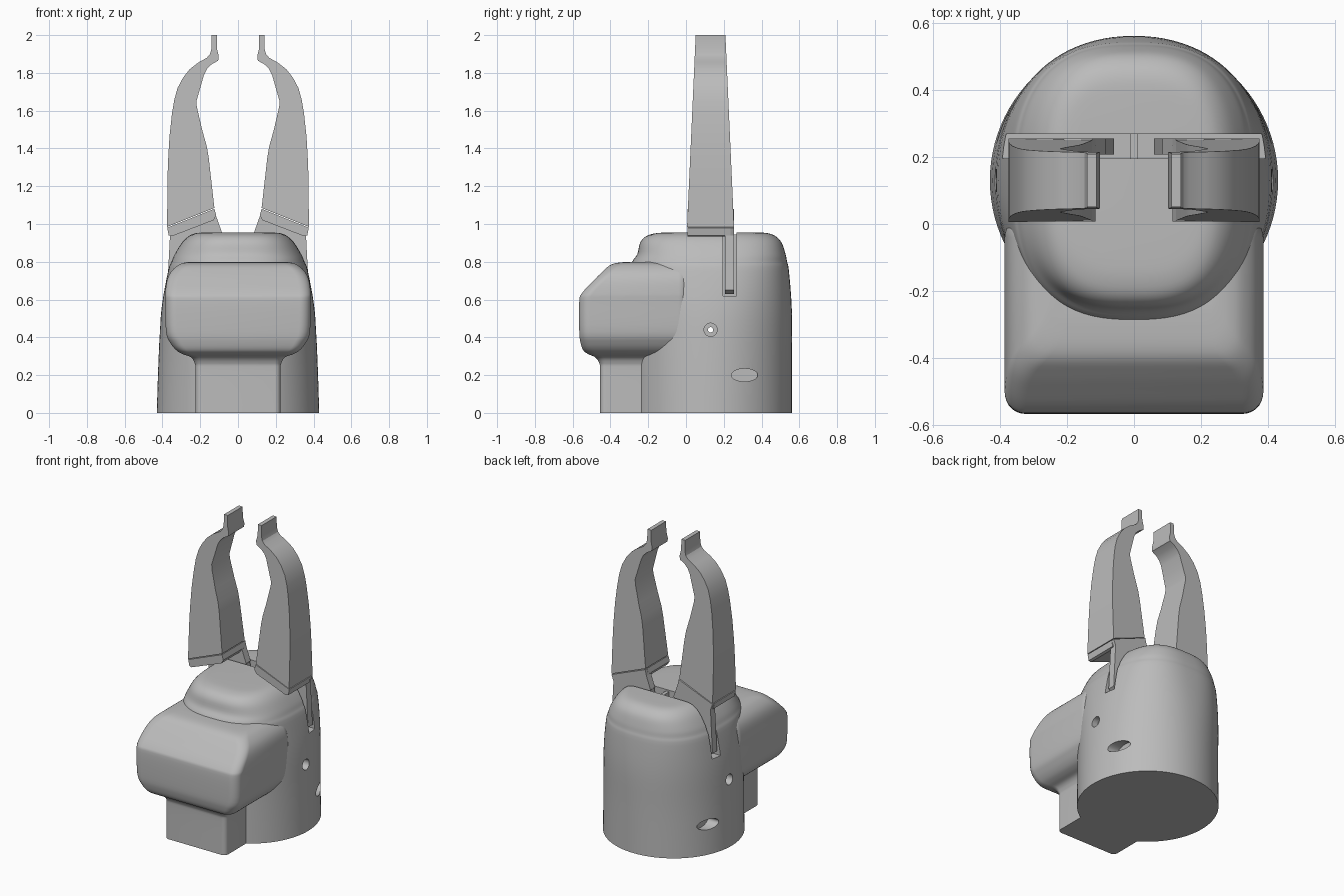
import bpy, bmesh, math
from mathutils import Vector

if "Cube" in bpy.data.objects:
    bpy.data.objects.remove(bpy.data.objects["Cube"], do_unlink=True)

GREY = bpy.data.materials.new("plain_grey")
GREY.use_nodes = True
GREY.diffuse_color = (0.5, 0.5, 0.5, 1)
GREY.node_tree.nodes["Principled BSDF"].inputs["Base Color"].default_value = (0.5, 0.5, 0.5, 1)


def finish(name, bm):
    bmesh.ops.recalc_face_normals(bm, faces=bm.faces)
    mesh = bpy.data.meshes.new(name)
    bm.to_mesh(mesh)
    bm.free()
    mesh.materials.append(GREY)
    obj = bpy.data.objects.new(name, mesh)
    bpy.context.collection.objects.link(obj)
    return obj


def smooth(obj, angle=35):
    bpy.ops.object.select_all(action='DESELECT')
    obj.select_set(True)
    bpy.context.view_layer.objects.active = obj
    bpy.ops.object.shade_smooth_by_angle(angle=math.radians(angle))


def refine(rows, steps=4):
    """Smoothly interpolate a table of section parameters."""
    out = []
    for i in range(len(rows) - 1):
        quad = [rows[max(i - 1, 0)], rows[i], rows[i + 1], rows[min(i + 2, len(rows) - 1)]]
        for s in range(steps):
            t = s / steps
            out.append([b + 0.5 * t * (c - a + t * (2*a - 5*b + 4*c - d + t * (3*(b - c) + d - a)))
                        for a, b, c, d in zip(*quad)])
    return out + [list(rows[-1])]


def loft(name, rings):
    bm = bmesh.new()
    loops = [[bm.verts.new(p) for p in ring] for ring in rings]
    n = len(loops[0])
    for a, b in zip(loops, loops[1:]):
        for i in range(n):
            j = (i + 1) % n
            bm.faces.new((a[i], a[j], b[j], b[i]))
    bm.faces.new(loops[0])
    bm.faces.new(loops[-1])
    return finish(name, bm)


def prism(name, outline, front, back):
    """Extrude an x-z outline; front and back give y as functions of z."""
    return loft(name, [[(x, f(z), z) for x, z in outline] for f in (front, back)])


def box(name, lo, hi):
    bm = bmesh.new()
    bmesh.ops.create_cube(bm, size=1)
    for v in bm.verts:
        v.co = Vector([(l + h) / 2 + c * (h - l) for c, l, h in zip(v.co, lo, hi)])
    return finish(name, bm)


def side_pin(name, x0, x1, y, z, ry, rz):
    """Elliptical cylinder lying along x."""
    ring = [(ry * math.cos(a), rz * math.sin(a)) for a in [math.tau * i / 32 for i in range(32)]]
    return loft(name, [[(x, y + p, z + q) for p, q in ring] for x in (x0, x1)])


def cut(obj, cutter):
    bpy.context.view_layer.objects.active = obj
    mod = obj.modifiers.new("cut", 'BOOLEAN')
    mod.operation = 'DIFFERENCE'
    mod.solver = 'EXACT'
    mod.object = cutter
    bpy.ops.object.modifier_apply(modifier=mod.name)
    bpy.data.objects.remove(cutter, do_unlink=True)


def rounded_section(z, hx, front, back, power):
    pts = []
    for i in range(96):
        c, s = math.cos(math.tau * i / 96), math.sin(math.tau * i / 96)
        depth = back - MID if s > 0 else MID - front
        pts.append((math.copysign(abs(c) ** (2 / power), c) * hx,
                    MID + math.copysign(abs(s) ** (2 / power), s) * depth, z))
    return pts


def box_section(z, hx, front, r, back=0.02):
    pts = []
    for cx, cy, start in ((hx - r, back - r, 0), (r - hx, back - r, 1),
                          (r - hx, front + r, 2), (hx - r, front + r, 3)):
        for i in range(9):
            a = math.pi / 2 * (start + i / 8)
            pts.append((cx + r * math.cos(a), cy + r * math.sin(a), z))
    return pts


# Main shell: round base blending to a squarer domed top
MID = 0.13
shell = [(0, .43, -.3, .56, 2), (.3, .42, -.3, .56, 2.05), (.55, .405, -.3, .56, 2.2),
         (.75, .37, -.295, .545, 2.5), (.8, .352, -.285, .535, 2.6), (.84, .335, -.258, .527, 2.7),
         (.9, .298, -.243, .507, 2.8), (.935, .262, -.212, .475, 2.9),
         (.951, .225, -.16, .435, 3), (.955, .18, -.1, .385, 3)]
body = loft("body_shell", [rounded_section(*r) for r in refine(shell)])

# Finger slot, pivot holes and side openings
cut(body, box("slot_cutter", (-.6, .195, .62), (.6, .268, 1.1)))
for s in (-1, 1):
    cut(body, side_pin("hole_cutter", s * .37, s * .6, .13, .44, .035, .035))
    cut(body, side_pin("opening_cutter", s * .33, s * .6, .31, .2, .07, .034))
cut(body, side_pin("bore_cutter", -.6, .6, .13, .44, .014, .014))
smooth(body)

# Front housing on its narrower pedestal
housing = [(0, .225, -.455, .03), (.22, .225, -.455, .03), (.265, .23, -.46, .035),
           (.295, .25, -.482, .045), (.31, .29, -.515, .05), (.33, .325, -.543, .055),
           (.37, .358, -.558, .06), (.43, .381, -.565, .06), (.59, .385, -.565, .06),
           (.635, .385, -.55, .06), (.7, .376, -.49, .06), (.745, .356, -.445, .06),
           (.78, .32, -.405, .06), (.795, .285, -.36, .06), (.8, .25, -.29, .06)]
smooth(loft("front_housing", [box_section(*r) for r in refine(housing)]))

# Fingers, collars and linkages, mirrored left and right
finger = [(.375, .985), (.374, 1.2), (.371, 1.32), (.363, 1.46), (.35, 1.58), (.338, 1.655),
          (.32, 1.72), (.29, 1.776), (.255, 1.82), (.21, 1.855), (.165, 1.88), (.148, 1.9),
          (.14, 1.93), (.14, 2), (.112, 2), (.112, 1.93), (.102, 1.89), (.105, 1.865),
          (.14, 1.845), (.165, 1.82), (.18, 1.79), (.2, 1.72), (.22, 1.65), (.218, 1.62),
          (.19, 1.5), (.165, 1.41), (.155, 1.35), (.125, 1.085)]
collar = [(.375, .98), (.125, 1.08), (.115, 1.045), (.13, 1.02), (.35, .935), (.367, .94)]
knuckle = [(.375, .98), (.125, 1.08), (.115, 1.04), (.085, .955), (.13, .9), (.33, .865)]
outer_link = [(.36, .94), (.29, .91), (.32, .65), (.345, .63), (.375, .65)]
inner_link = [(.17, .98), (.09, .96), (.06, .66), (.09, .63), (.13, .65)]
cross_link = [(.36, .7), (.08, .8), (.07, .76), (.35, .66)]


def at(y):
    return lambda z: y


for s, side in ((1, "left"), (-1, "right")):
    def mirror(outline):
        return [(s * x, z) for x, z in outline]
    smooth(prism(side + "_finger", mirror(finger),
                 lambda z: .005 + .045 * (z - .97), lambda z: .255 - .045 * (z - .97)), 25)
    prism(side + "_collar", mirror(collar), at(.008), at(.235))
    for part, outline in (("knuckle", knuckle), ("outer_link", outer_link),
                          ("inner_link", inner_link), ("cross_link", cross_link)):
        prism(side + "_" + part, mirror(outline), at(.207), at(.255))

# Thin rib dividing the slot
box("slot_rib", (-.012, .19, .61), (.012, .272, .945))
